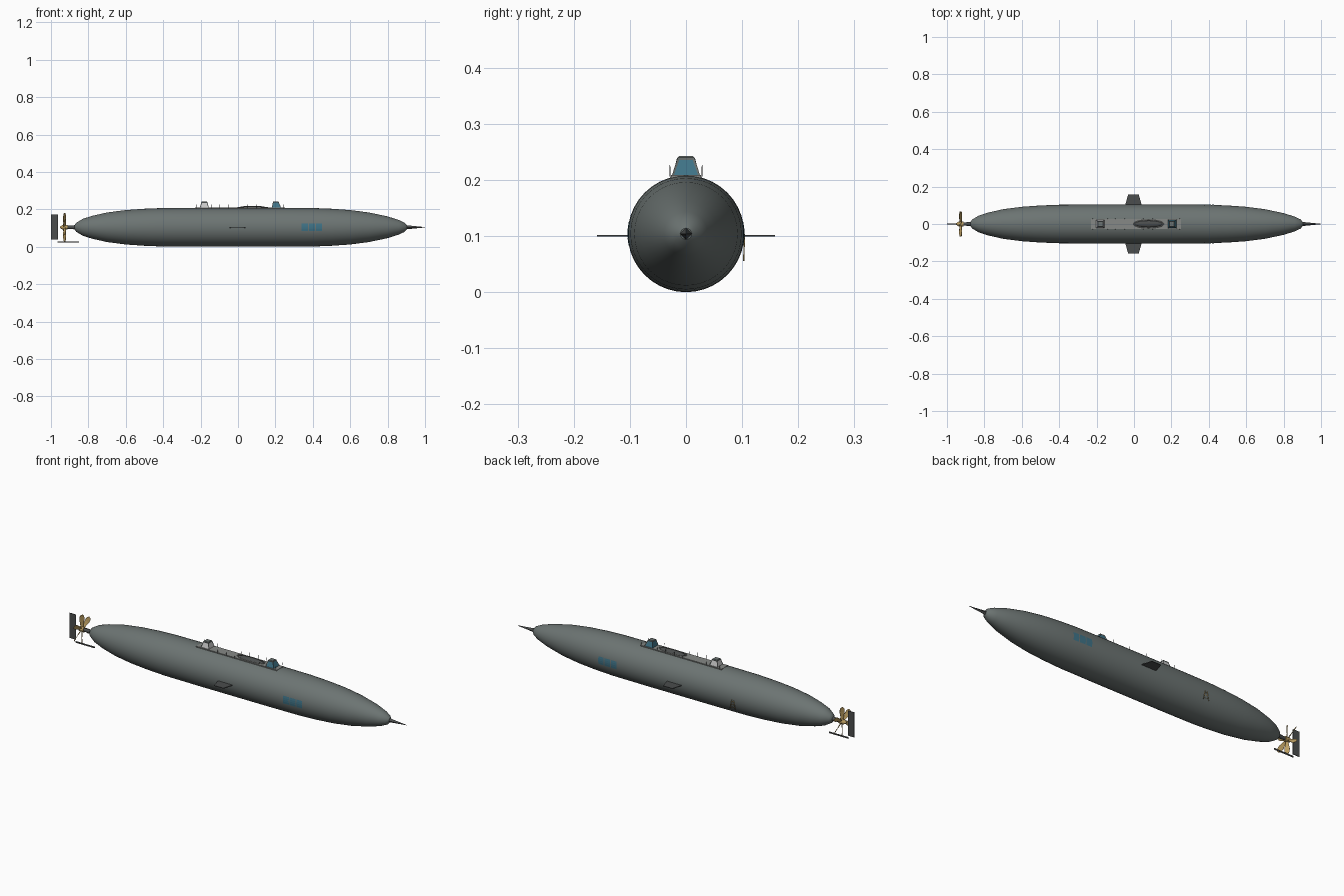
import bpy, bmesh, math
from mathutils import Matrix, Vector

if "Cube" in bpy.data.objects:
    bpy.data.objects.remove(bpy.data.objects["Cube"])

CZ = 0.104  # height of the hull axis


def material(name, rgb):
    m = bpy.data.materials.new(name)
    m.diffuse_color = (*rgb, 1)
    m.use_nodes = True
    m.node_tree.nodes["Principled BSDF"].inputs["Base Color"].default_value = m.diffuse_color
    return m


STEEL = material("steel", (0.15, 0.175, 0.17))
DARK = material("dark_steel", (0.07, 0.075, 0.075))
DECK = material("deck_plate", (0.24, 0.25, 0.24))
BLUE = material("blue_glass", (0.05, 0.17, 0.24))
PALE = material("lamp_glass", (0.75, 0.78, 0.75))
BRASS = material("brass", (0.5, 0.34, 0.12))


def finish(name, bm, *mats, smooth=None):
    bmesh.ops.recalc_face_normals(bm, faces=bm.faces)
    me = bpy.data.meshes.new(name)
    bm.to_mesh(me)
    bm.free()
    for m in mats:
        me.materials.append(m)
    ob = bpy.data.objects.new(name, me)
    bpy.context.collection.objects.link(ob)
    if smooth:
        bpy.ops.object.select_all(action='DESELECT')
        ob.select_set(True)
        bpy.context.view_layer.objects.active = ob
        bpy.ops.object.shade_smooth_by_angle(angle=math.radians(smooth))
    return ob


def add_box(bm, lo, hi):
    lo, hi = Vector(lo), Vector(hi)
    bmesh.ops.create_cube(bm, size=1, matrix=Matrix.Translation((lo + hi) / 2)
                          @ Matrix.Diagonal((*(hi - lo), 1)))


def box(name, lo, hi, mat):
    bm = bmesh.new()
    add_box(bm, lo, hi)
    return finish(name, bm, mat)


def add_bar(bm, a, b, r, r2=None, sides=6):
    a, b = Vector(a), Vector(b)
    rot = (b - a).to_track_quat('Z', 'Y').to_matrix().to_4x4()
    bmesh.ops.create_cone(bm, cap_ends=True, segments=sides, radius1=r,
                          radius2=r if r2 is None else r2, depth=(b - a).length,
                          matrix=Matrix.Translation((a + b) / 2) @ rot)


def lathe(name, profile, mat, sides=40):
    bm = bmesh.new()
    rings = [[bm.verts.new((x, r * math.cos(2 * math.pi * i / sides),
                            CZ + r * math.sin(2 * math.pi * i / sides)))
              for i in range(sides)] for x, r in profile]
    for p, q in zip(rings, rings[1:]):
        for i in range(sides):
            j = (i + 1) % sides
            bm.faces.new((p[i], p[j], q[j], q[i]))
    bm.faces.new(rings[0])
    bm.faces.new(rings[-1])
    return finish(name, bm, mat, smooth=40)


def plate(name, pts, offset, mat):
    """Closed outline extruded by an offset vector."""
    bm = bmesh.new()
    f = bm.faces.new([bm.verts.new(p) for p in pts])
    r = bmesh.ops.extrude_face_region(bm, geom=[f])
    bmesh.ops.translate(bm, vec=offset,
                        verts=[v for v in r["geom"] if isinstance(v, bmesh.types.BMVert)])
    return finish(name, bm, mat)


# Hull
PROFILE = [(-0.875, 0.01), (-0.865, 0.024), (-0.83, 0.045), (-0.78, 0.061), (-0.7, 0.079),
           (-0.6, 0.092), (-0.5, 0.099), (-0.4, 0.103), (-0.2, 0.104), (0.2, 0.104),
           (0.4, 0.103), (0.5, 0.099), (0.6, 0.092), (0.7, 0.079), (0.8, 0.058),
           (0.86, 0.039), (0.89, 0.025), (0.903, 0.01)]
lathe("hull", PROFILE, STEEL)


def hull_radius(x):
    for (x0, r0), (x1, r1) in zip(PROFILE, PROFILE[1:]):
        if x0 <= x <= x1:
            return r0 + (r1 - r0) * (x - x0) / (x1 - x0)


# Bow ram
bm = bmesh.new()
add_bar(bm, (0.89, 0, CZ), (1.0, 0, CZ), 0.012, 0.001, sides=4)
finish("bow_ram", bm, DARK)

# Side diving planes
for s, side in ((1, "left"), (-1, "right")):
    plate("diving_plane_" + side,
          [(-0.048, s * 0.098, 0.099), (0.042, s * 0.098, 0.099),
           (0.025, s * 0.159, 0.099), (-0.031, s * 0.159, 0.099)], (0, 0, 0.003), DARK)

# Side observation windows, following the hull curve
for s, side in ((1, "left"), (-1, "right")):
    bm = bmesh.new()
    for x0, x1 in ((0.34, 0.374), (0.379, 0.413), (0.418, 0.45)):
        cols = []
        for x in (x0, x1):
            r = hull_radius(x) + 0.001
            cols.append([bm.verts.new((x, s * r * math.cos(a), CZ + r * math.sin(a)))
                         for a in (-0.2, -0.1, 0, 0.1, 0.2)])
        for i in range(4):
            bm.faces.new((cols[0][i], cols[1][i], cols[1][i + 1], cols[0][i + 1]))
    finish("side_window_" + side, bm, BLUE)

# Deck plate
box("deck", (-0.23, -0.027, 0.2), (0.25, 0.027, 0.209), DECK)


# Wheelhouse and lantern: tapered housings with inset panes
def housing(name, x, size, top, height, glass, lean=0.0):
    bm = bmesh.new()
    base = [bm.verts.new((x + sx * size, sy * size, 0.205))
            for sx, sy in ((1, 1), (-1, 1), (-1, -1), (1, -1))]
    roof = [bm.verts.new((x - lean + sx * top, sy * top, height))
            for sx, sy in ((1, 1), (-1, 1), (-1, -1), (1, -1))]
    walls = [bm.faces.new((base[i], base[(i + 1) % 4], roof[(i + 1) % 4], roof[i]))
             for i in range(4)]
    cap = bm.faces.new(roof)
    bm.faces.new(base[::-1])
    bmesh.ops.recalc_face_normals(bm, faces=bm.faces)
    bmesh.ops.inset_individual(bm, faces=walls, thickness=0.005, depth=-0.002)
    for f in walls:
        f.material_index = 1
    bmesh.ops.inset_individual(bm, faces=[cap], thickness=0.004, depth=0.003)
    finish(name, bm, STEEL, glass)


housing("wheelhouse", 0.206, 0.026, 0.015, 0.24, BLUE, lean=0.004)
housing("lantern_house", -0.18, 0.025, 0.016, 0.239, PALE)

# Dinghy set in the deck, with a raised coaming and keel
bm = bmesh.new()
bmesh.ops.create_uvsphere(bm, u_segments=20, v_segments=10, radius=1,
                          matrix=Matrix.Translation((0.078, 0, 0.208))
                          @ Matrix.Diagonal((0.076, 0.018, 0.011, 1)))
finish("dinghy", bm, DARK, smooth=40)
bm = bmesh.new()
N = 24
loop = [(0.078 + 0.08 * math.cos(2 * math.pi * i / N),
         0.021 * math.sin(2 * math.pi * i / N), 0.211) for i in range(N)]
for i in range(N):
    add_bar(bm, loop[i], loop[(i + 1) % N], 0.002, sides=5)
finish("dinghy_coaming", bm, DECK)

# Handrail stanchions
bm = bmesh.new()
for x in (-0.22, -0.14, -0.1, -0.05, 0.0, 0.05, 0.1, 0.15, 0.245):
    for s in (-1, 1):
        add_bar(bm, (x, s * 0.028, 0.202), (x, s * 0.029, 0.227), 0.0008, sides=4)
finish("stanchions", bm, DARK)

# Access ladder on the left flank
bm = bmesh.new()
for dx in (-1, 1):
    add_bar(bm, (-0.35 + dx * 0.016, 0.103, 0.056), (-0.35 + dx * 0.006, 0.104, 0.104),
            0.0012, sides=4)
for z, w in ((0.065, 0.014), (0.08, 0.011), (0.095, 0.008)):
    add_bar(bm, (-0.35 - w, 0.1035, z), (-0.35 + w, 0.1035, z), 0.001, sides=4)
finish("side_ladder", bm, BRASS)

# Propeller shaft and hub
bm = bmesh.new()
add_bar(bm, (-0.86, 0, CZ), (-0.915, 0, CZ), 0.012, 0.008, sides=12)
finish("propeller_shaft", bm, DARK, smooth=40)
bm = bmesh.new()
add_bar(bm, (-0.912, 0, CZ), (-0.937, 0, CZ), 0.013, sides=12)
add_bar(bm, (-0.937, 0, CZ), (-0.953, 0, CZ), 0.013, 0.003, sides=12)
finish("propeller_hub", bm, BRASS, smooth=40)

# Propeller blades: twisted paddles repeated round the shaft
bm = bmesh.new()
for k in range(6):
    spin = Matrix.Rotation(k * math.pi / 3, 4, 'X')
    rows = []
    for r, w, pitch in ((0.008, 0.006, 0.9), (0.03, 0.009, 0.75), (0.05, 0.013, 0.6),
                        (0.068, 0.012, 0.5), (0.076, 0.005, 0.45)):
        d = Vector((math.sin(pitch), math.cos(pitch), 0)) * w
        c = Vector((-0.927, 0, r))
        rows.append([bm.verts.new(Matrix.Translation((0, 0, CZ)) @ spin @ (c + d * t))
                     for t in (-1, 1)])
    for p, q in zip(rows, rows[1:]):
        bm.faces.new((p[0], p[1], q[1], q[0]))
blades = finish("propeller_blades", bm, BRASS)
sol = blades.modifiers.new("thickness", 'SOLIDIFY')
sol.thickness = 0.002
sol.offset = 0

# Rudder and the skeg bar under the propeller
box("rudder", (-1.0, -0.0015, 0.038), (-0.962, 0.0015, 0.172), DARK)
box("skeg_bar", (-0.965, -0.002, 0.022), (-0.85, 0.002, 0.029), DARK)
